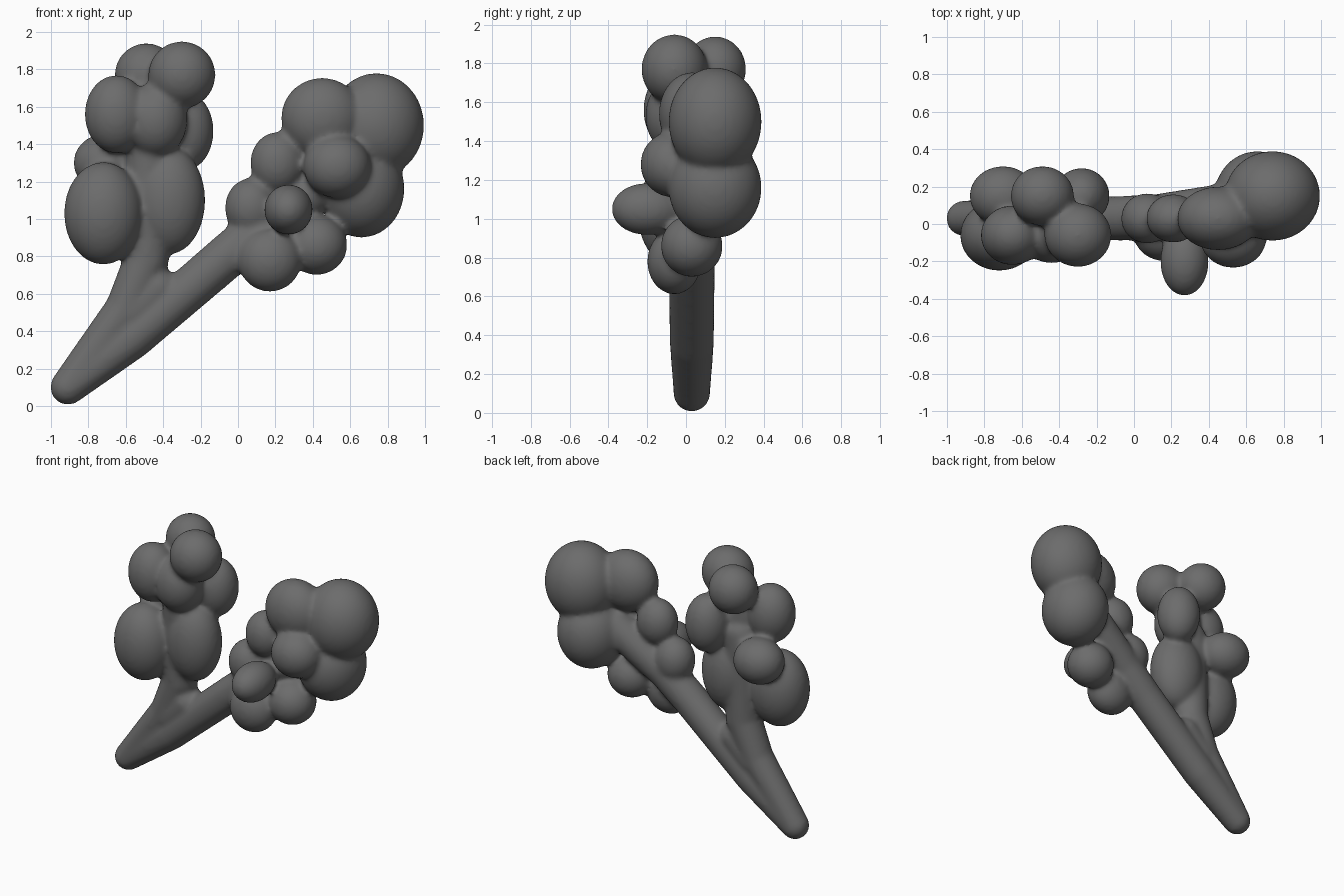
import bpy, bmesh
from mathutils import Vector

cube = bpy.data.objects.get("Cube")
if cube:
    bpy.data.objects.remove(cube, do_unlink=True)

grey = bpy.data.materials.new("dark grey")
grey.use_nodes = True
colour = (0.15, 0.15, 0.15, 1)
grey.diffuse_color = colour
bsdf = next(n for n in grey.node_tree.nodes if n.type == 'BSDF_PRINCIPLED')
bsdf.inputs["Base Color"].default_value = colour
bsdf.inputs["Roughness"].default_value = 0.7

bm = bmesh.new()
scratch = bpy.data.meshes.new("scratch")


def add_ball(shape):
    """Add a unit ball whose points are moved by the given function."""
    ball = bmesh.new()
    bmesh.ops.create_icosphere(ball, subdivisions=4, radius=1)
    for v in ball.verts:
        v.co = shape(v.co.copy())
    ball.to_mesh(scratch)
    ball.free()
    bm.from_mesh(scratch)


def lobe(centre, radii):
    """Rounded lump."""
    add_ball(lambda n: Vector(centre) + n * Vector(radii))


def limb(a, ra, b, rb):
    """Tapered capsule: a ball split in two halves and pulled apart."""
    axis = b - a
    add_ball(lambda n: b + n * rb if n.dot(axis) > 0 else a + n * ra)


def chain(points):
    for (a, ra), (b, rb) in zip(points, points[1:]):
        limb(Vector(a), ra, Vector(b), rb)


# Forked stem
foot = ((-0.91, 0.03, 0.10), 0.095)
chain([foot, ((-0.60, 0.03, 0.52), 0.11), ((-0.49, 0.03, 0.78), 0.12),
       ((-0.47, 0.02, 1.4), 0.13)])
chain([foot, ((-0.57, 0.03, 0.36), 0.115), ((-0.07, 0.03, 0.79), 0.12),
       ((0.12, 0.04, 0.95), 0.12), ((0.5, 0.1, 1.22), 0.12)])
chain([((-0.57, 0.03, 0.50), 0.11), ((-0.43, 0.03, 0.63), 0.11)])

# Lobes of the upright cluster
lobe((-0.72, -0.06, 1.03), (0.21, 0.19, 0.275))
lobe((-0.37, 0.02, 1.10), (0.195, 0.17, 0.29))
lobe((-0.70, 0.15, 1.30), (0.18, 0.16, 0.16))
lobe((-0.65, -0.06, 1.56), (0.17, 0.16, 0.21))
lobe((-0.44, -0.05, 1.53), (0.17, 0.16, 0.20))
lobe((-0.28, 0.15, 1.47), (0.15, 0.15, 0.21))
lobe((-0.30, -0.06, 1.77), (0.18, 0.17, 0.18))
lobe((-0.49, 0.15, 1.77), (0.17, 0.16, 0.17))

# Lobes of the leaning cluster
lobe((0.74, 0.15, 1.50), (0.255, 0.24, 0.28))
lobe((0.66, 0.15, 1.16), (0.23, 0.24, 0.26))
lobe((0.45, 0.03, 1.54), (0.22, 0.17, 0.215))
lobe((0.53, -0.07, 1.28), (0.18, 0.165, 0.17))
lobe((0.27, -0.20, 1.05), (0.13, 0.185, 0.135))
lobe((0.17, -0.06, 0.78), (0.17, 0.14, 0.17))
lobe((0.42, 0.03, 0.86), (0.165, 0.16, 0.16))
lobe((0.21, 0.03, 1.30), (0.145, 0.13, 0.165))
lobe((0.07, 0.03, 1.06), (0.14, 0.135, 0.16))

mesh = bpy.data.meshes.new("lobed_branch")
bm.to_mesh(mesh)
bm.free()
bpy.data.meshes.remove(scratch)
mesh.materials.append(grey)
branch = bpy.data.objects.new("lobed_branch", mesh)
bpy.context.collection.objects.link(branch)

# Fuse into one skin and soften the creases
fuse = branch.modifiers.new("Fuse", 'REMESH')
fuse.mode = 'VOXEL'
fuse.voxel_size = 0.015
fuse.use_smooth_shade = True
soften = branch.modifiers.new("Soften", 'SMOOTH')
soften.factor = 0.5
soften.iterations = 14
